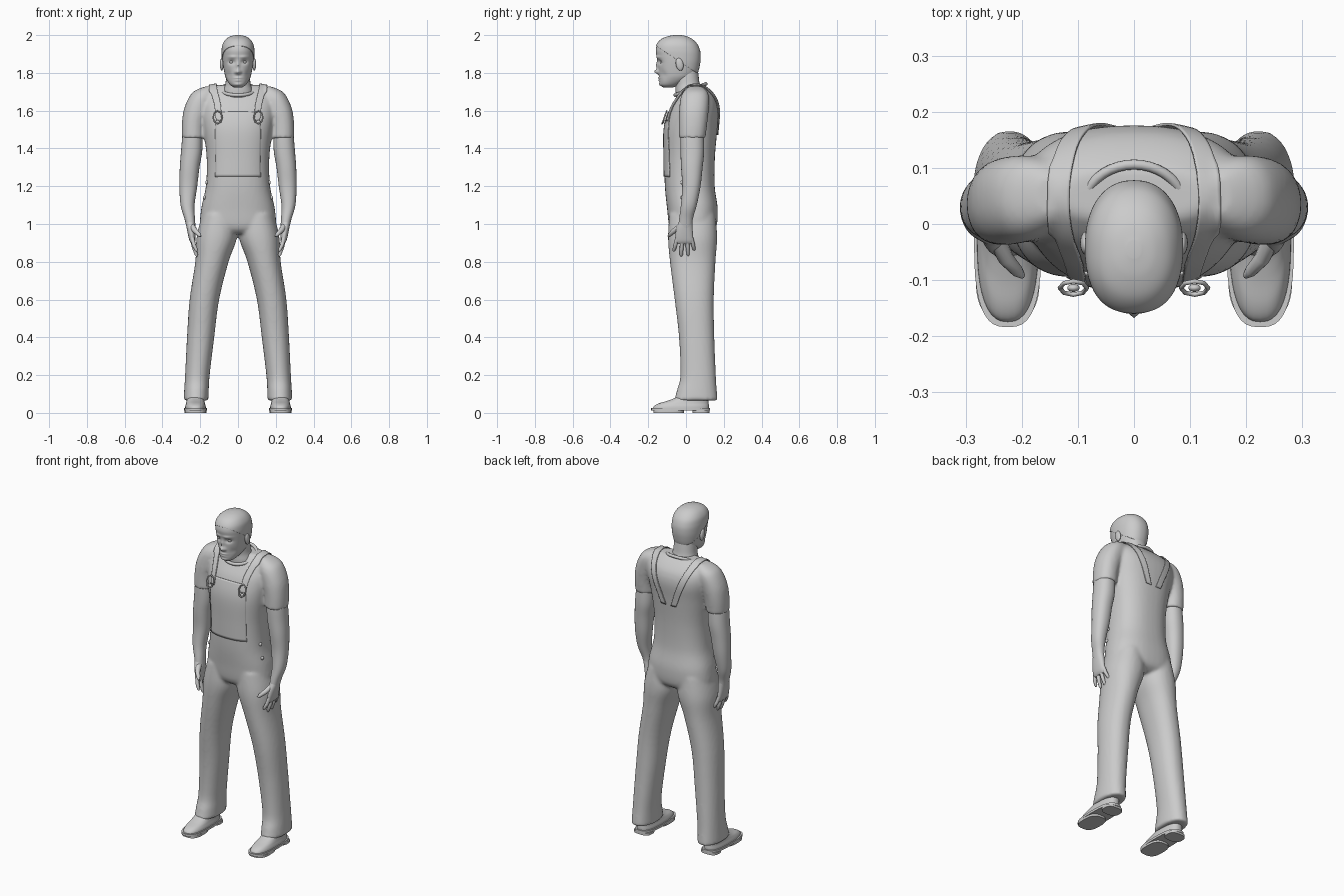
import bpy, bmesh, math
from mathutils import Vector, Matrix

if "Cube" in bpy.data.objects:
    bpy.data.objects.remove(bpy.data.objects["Cube"])


def spline(pts, steps):
    """Catmull-Rom through tuples of any length."""
    out = []
    p = [pts[0]] + list(pts) + [pts[-1]]
    for i in range(1, len(p) - 2):
        for k in range(steps):
            t = k / steps
            out.append([0.5 * (2 * b + (c - a) * t + (2 * a - 5 * b + 4 * c - d) * t * t
                               + (3 * b - a - 3 * c + d) * t ** 3)
                        for a, b, c, d in zip(p[i - 1], p[i], p[i + 1], p[i + 2])])
    return out + [list(pts[-1])]


def loft(bm, rings, s=1, n=2.2, segs=40, steps=5):
    """Closed body of horizontal slices: (z, centre x, front y, back y, half width)."""
    loops = []
    for z, cx, yf, yb, rx in spline(rings, steps):
        loop = []
        for i in range(segs):
            a = 2 * math.pi * i / segs
            c, d = math.cos(a), math.sin(a)
            x = cx + rx * math.copysign(abs(c) ** (2 / n), c)
            y = (yf + yb) / 2 + (yb - yf) / 2 * math.copysign(abs(d) ** (2 / n), d)
            loop.append(bm.verts.new((s * x, y, z)))
        loops.append(loop)
    for a, b in zip(loops, loops[1:]):
        for i in range(segs):
            j = (i + 1) % segs
            bm.faces.new((a[i], a[j], b[j], b[i]))
    bm.faces.new(loops[0])
    bm.faces.new(loops[-1])


def make(name, bm, angle=45):
    bmesh.ops.recalc_face_normals(bm, faces=bm.faces)
    me = bpy.data.meshes.new(name)
    bm.to_mesh(me)
    bm.free()
    me.polygons.foreach_set("use_smooth", [True] * len(me.polygons))
    me.set_sharp_from_angle(angle=math.radians(angle))
    ob = bpy.data.objects.new(name, me)
    bpy.context.collection.objects.link(ob)
    return ob


def lofted(name, rings, s=1, **kw):
    bm = bmesh.new()
    loft(bm, rings, s, **kw)
    return make(name, bm)


def ball(name, loc, size, rot=0):
    bm = bmesh.new()
    m = Matrix.Translation(loc) @ Matrix.Rotation(rot, 4, 'X') @ Matrix.Diagonal((*size, 1))
    bmesh.ops.create_uvsphere(bm, u_segments=20, v_segments=12, radius=1, matrix=m)
    return make(name, bm)


def tube(name, pts, radii, cyclic=False):
    cu = bpy.data.curves.new(name, 'CURVE')
    cu.dimensions, cu.bevel_depth, cu.bevel_resolution, cu.use_fill_caps = '3D', 1, 4, True
    sp = cu.splines.new('POLY')
    sp.points.add(len(pts) - 1)
    for q, p, r in zip(sp.points, pts, radii):
        q.co, q.radius = (*p, 1), r
    sp.use_cyclic_u = cyclic
    sp.use_smooth = True
    ob = bpy.data.objects.new(name, cu)
    bpy.context.collection.objects.link(ob)


def ribbon(name, pts, target, lift, s=1, cols=8):
    """Cloth strip (x, y, z, half width) wrapped onto the clothing."""
    bm = bmesh.new()
    rows = [[bm.verts.new((s * x + w * (2 * i / cols - 1), y, z)) for i in range(cols + 1)]
            for x, y, z, w in spline(pts, 6)]
    for a, b in zip(rows, rows[1:]):
        for i in range(cols):
            bm.faces.new((a[i], a[i + 1], b[i + 1], b[i]))
    ob = make(name, bm)
    sw = ob.modifiers.new("wrap", 'SHRINKWRAP')
    sw.target, sw.wrap_mode, sw.offset = target, 'ABOVE_SURFACE', lift
    so = ob.modifiers.new("thick", 'SOLIDIFY')
    so.thickness, so.offset = 0.005, 0


# clothing: torso, legs and sleeves fused into one soft surface
torso = [(.95, 0, -.06, .12, .12), (.985, 0, -.088, .16, .195), (1.08, 0, -.1, .168, .195),
         (1.2, 0, -.112, .152, .17), (1.35, 0, -.115, .153, .166), (1.5, 0, -.115, .166, .184),
         (1.6, 0, -.09, .176, .2), (1.66, 0, -.058, .165, .2), (1.7, 0, -.03, .138, .185),
         (1.735, 0, .005, .1, .135)]
leg = [(.065, .222, -.062, .168, .066), (.12, .22, -.048, .163, .065), (.2, .215, -.03, .158, .065),
       (.4, .198, -.037, .15, .072), (.6, .178, -.06, .147, .078), (.8, .138, -.085, .156, .088),
       (.93, .112, -.095, .165, .107), (1.05, .1, -.088, .155, .09)]
sleeve = [(1.728, .15, .015, .085, .025), (1.705, .175, -.01, .11, .055), (1.67, .193, -.028, .122, .067),
          (1.605, .218, -.036, .12, .069), (1.53, .235, -.037, .112, .062), (1.455, .238, -.037, .103, .06)]
bm = bmesh.new()
loft(bm, torso, n=2.4)
for s in (1, -1):
    loft(bm, leg, s)
    loft(bm, sleeve, s)
clothing = make("overalls_and_shirt", bm)
rm = clothing.modifiers.new("fuse", 'REMESH')
rm.mode, rm.voxel_size, rm.use_smooth_shade = 'VOXEL', .009, True
sm = clothing.modifiers.new("soften", 'SMOOTH')
sm.iterations, sm.factor = 6, .5

# head with face bumps: (|x|, z, spread x, spread z, push y)
head = [(1.722, 0, -.118, -.07, .02), (1.738, 0, -.137, -.03, .043), (1.77, 0, -.141, .03, .063),
        (1.8, 0, -.144, .058, .072), (1.85, 0, -.149, .071, .08), (1.89, 0, -.156, .074, .083),
        (1.92, 0, -.16, .07, .083), (1.95, 0, -.152, .057, .078), (1.975, 0, -.13, .032, .062),
        (1.99, 0, -.095, .002, .038), (1.996, 0, -.06, -.03, .012)]
bumps = [(0, 1.806, .012, .012, -.022), (0, 1.838, .008, .022, -.011), (.014, 1.803, .006, .007, -.006),
         (.034, 1.858, .017, .011, .012), (.03, 1.884, .022, .007, -.005), (0, 1.773, .02, .005, -.006),
         (0, 1.76, .017, .005, -.006), (0, 1.738, .018, .009, -.005), (.05, 1.79, .014, .022, .006)]


def head_mesh():
    b = bmesh.new()
    loft(b, head, n=2.25, segs=88, steps=8)
    for v in b.verts:
        if v.co.y < -.05:
            v.co.y += sum(d * math.exp(-((abs(v.co.x) - x) / sx) ** 2 - ((v.co.z - z) / sz) ** 2)
                          for x, z, sx, sz, d in bumps)
    return b


make("head", head_mesh(), 80)
lofted("neck", [(1.64, 0, -.05, .1, .09), (1.7, 0, -.055, .088, .08), (1.74, 0, -.055, .073, .067),
                (1.79, 0, -.06, .066, .062), (1.84, 0, -.04, .06, .055)])

# short hair: head shell above a line from forehead to nape
bm = head_mesh()
bmesh.ops.bisect_plane(bm, geom=bm.verts[:] + bm.edges[:] + bm.faces[:], plane_co=(0, -.16, 1.945),
                       plane_no=(0, .155, .23), clear_inner=True)
hair = make("hair", bm, 80)
so = hair.modifiers.new("thick", 'SOLIDIFY')
so.thickness, so.offset = .004, 1

# collar
ring = [(.092 * math.cos(a), .024 + .082 * math.sin(a), 1.712 + .03 * math.sin(a))
        for a in (2 * math.pi * i / 40 for i in range(40))]
tube("shirt_collar", ring, [.009] * 40, True)

# bib panel on the chest
ribbon("bib", [(0, -.13, 1.25, .15), (0, -.13, 1.38, .145), (0, -.13, 1.5, .14), (0, -.11, 1.6, .115)],
       clothing, .002, cols=20)

arm = [(1.52, .238, -.025, .09, .048), (1.46, .241, -.03, .095, .054), (1.38, .246, -.029, .096, .056),
       (1.3, .256, -.026, .088, .052), (1.2, .263, -.02, .077, .047), (1.1, .267, -.027, .057, .037),
       (1.03, .256, -.036, .037, .028), (.98, .248, -.042, .032, .024)]
palm = [(1.02, .254, -.034, .034, .025), (.98, .249, -.05, .035, .023), (.94, .245, -.056, .037, .019),
        (.91, .241, -.055, .039, .015), (.895, .238, -.048, .034, .009)]
fingers = [("index", -.046, -.066, .855), ("middle", -.02, -.026, .828),
           ("ring", .006, .012, .83), ("little", .028, .045, .86)]

for s, side in ((1, "left"), (-1, "right")):
    # arm and hand
    lofted(side + "_arm", arm, s)
    lofted(side + "_palm", palm, s)
    for name, y0, y1, z in fingers:
        a, b = Vector((s * .242, y0, .925)), Vector((s * .218, y1, z))
        mid = a.lerp(b, .5) + Vector((s * .004, 0, 0))
        tube(f"{side}_{name}_finger", [a, mid, a.lerp(b, .9), b], [.0115, .0105, .0085, .004])
    tube(side + "_thumb", [(s * .245, -.025, .99), (s * .228, -.062, .965), (s * .208, -.084, .945),
                           (s * .198, -.093, .934)], [.016, .014, .011, .005])

    # ear and eye
    ball(side + "_ear", (s * .086, -.034, 1.845), (.01, .02, .034), .2)
    ball(side + "_eye", (s * .033, -.124, 1.858), (.013, .013, .011))

    # strap over the shoulder with its buckle
    ribbon(side + "_strap", [(.035, .19, 1.47, .018), (.08, .18, 1.59, .02), (.118, .15, 1.69, .02),
                             (.135, .06, 1.745, .02), (.13, -.03, 1.71, .02), (.115, -.09, 1.64, .02),
                             (.108, -.12, 1.55, .018)], clothing, .006, s)
    tube(side + "_buckle", [(s * .108 + .024 * math.cos(k), -.114 - .012 * math.sin(k) * -1,
                             1.565 + .034 * math.sin(k))
                            for k in (math.pi / 4 * i for i in range(8))], [.004] * 8, True)
    ball(side + "_bib_button", (s * .108, -.114, 1.54), (.011, .007, .011))
    for z, x in ((1.22, .165), (1.14, .178)):
        ball(side + "_hip_button", (s * x, -.02, z), (.008, .01, .01))

    # shoe: upper, welt, heel and tread
    lofted(side + "_shoe", [(.018, .225, -.176, .12, .055), (.035, .225, -.17, .121, .054),
                            (.05, .225, -.145, .12, .05), (.065, .225, -.095, .12, .047),
                            (.085, .225, -.05, .118, .045), (.12, .225, -.025, .11, .042)], s, n=2.5)
    for part, z0, z1, yf, yb, w in (("welt", .012, .026, -.184, .127, .06),
                                    ("heel", 0, .014, .035, .124, .054),
                                    ("tread", 0, .014, -.172, -.01, .057)):
        lofted(f"{side}_{part}", [(z0, .225, yf, yb, w), (z1, .225, yf, yb, w)], s, n=2.8, steps=1)
